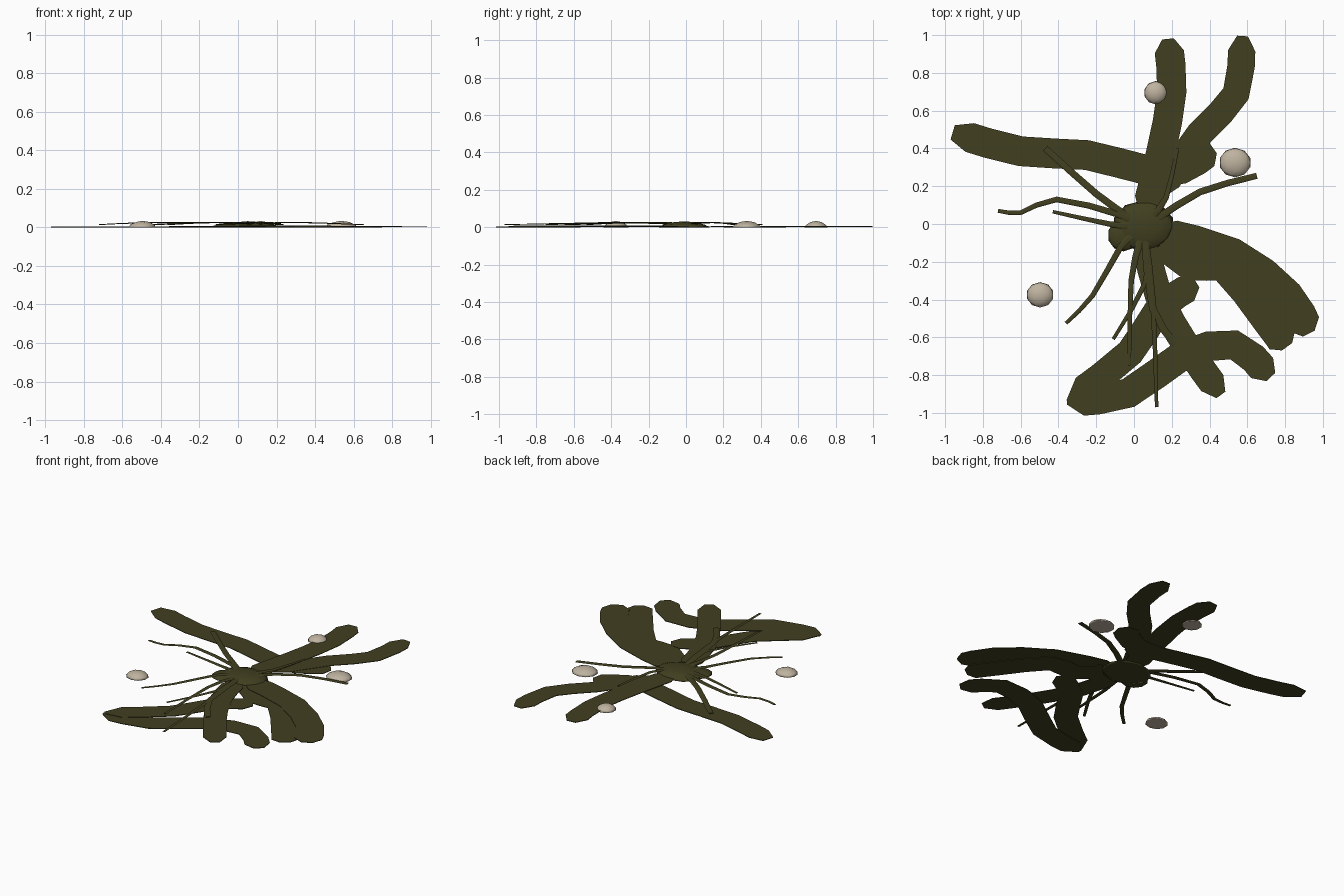
import bpy, bmesh, math
from mathutils import Vector

if "Cube" in bpy.data.objects:
    bpy.data.objects.remove(bpy.data.objects["Cube"])


def material(name, col):
    m = bpy.data.materials.new(name)
    m.diffuse_color = (*col, 1)
    m.use_nodes = True
    m.node_tree.nodes["Principled BSDF"].inputs["Base Color"].default_value = m.diffuse_color
    return m


OLIVE = material("dark olive weed", (0.053, 0.050, 0.014))
STONE = material("pale stone", (0.52, 0.45, 0.35))
CENTRE = Vector((.05, -.02))


def finish(bm, name, mat):
    bmesh.ops.recalc_face_normals(bm, faces=bm.faces)
    me = bpy.data.meshes.new(name)
    bm.to_mesh(me)
    bm.free()
    ob = bpy.data.objects.new(name, me)
    bpy.context.collection.objects.link(ob)
    me.materials.append(mat)
    return ob


def curve_point(p, t):
    """Smooth curve through the points p; t runs from 0 to len(p) - 1."""
    i = min(int(t), len(p) - 2)
    f = t - i
    b, c = p[i], p[i + 1]
    a = p[i - 1] if i else b * 2 - c
    d = p[i + 2] if i + 2 < len(p) else c * 2 - b
    return .5 * (2 * b + (c - a) * f + (2 * a - 5 * b + 4 * c - d) * f ** 2
                 + (3 * b - a - 3 * c + d) * f ** 3)


def sweep(name, path, section, shape, params):
    """Loft a section along a path; shape(f) gives base height, width, thickness."""
    bm = bmesh.new()
    last = len(path) - 1
    co = [curve_point(path, t) for t in params]
    rings = []
    for i, c in enumerate(co):
        d = (co[min(i + 1, len(co) - 1)] - co[max(i - 1, 0)]).normalized()
        z, w, h = shape(params[i] / last)
        rings.append([bm.verts.new((c.x - d.y * u * w, c.y + d.x * u * w, z + v * h))
                      for u, v in section])
    n = len(section)
    for r, s in zip(rings, rings[1:]):
        for k in range(n):
            bm.faces.new((r[k], r[(k + 1) % n], s[(k + 1) % n], s[k]))
    bm.faces.new(rings[0])
    bm.faces.new(rings[-1])
    return finish(bm, name, OLIVE)


FLAT = [(-.5, 0), (.5, 0), (.5, 1), (-.5, 1)]
TUBE = [(.5 * math.cos(k * math.tau / 6), .5 * math.sin(k * math.tau / 6)) for k in range(6)]


# Broad flat fronds with blunt tapered tips
def frond(name, z, width, ends, *path):
    path = [Vector(p) for p in path]
    last = len(path) - 1
    params = sorted([k / 2 for k in range(2 * last + 1)] + [.25, last - .25])
    tips = {0: ends[0], 1: ends[1]}
    sweep(name, path, FLAT, lambda f: (z, width * tips.get(f, 1), .004), params)


frond("upper_frond", .004, .155, (.4, .4), (.06, .05), (.14, .37), (.2, .7), (.18, .98))
frond("upper_right_frond", .002, .145, (.4, .4), (.12, .15), (.35, .48), (.54, .69), (.575, .995))
frond("left_frond", 0, .158, (.5, .4), (-.96, .485), (-.6, .385), (-.25, .365), (.05, .29),
      (.25, .29), (.42, .4))
frond("right_frond", .004, .175, (.4, .4), (.1, -.04), (.52, -.16), (.81, -.38), (.925, -.58))
frond("lower_right_frond", .001, .165, (.4, .4), (.12, -.06), (.3, -.22), (.48, -.23), (.7, -.5),
      (.81, -.65))
frond("front_frond", 0, .158, (.15, .4), (-.355, -.945), (-.03, -.895), (.25, -.7), (.53, -.64),
      (.725, -.81))
frond("diagonal_frond", .003, .15, (.4, .15), (.33, -.31), (.13, -.45), (-.02, -.68), (-.35, -.94))
frond("lower_frond", .005, .145, (.6, .4), (.06, -.1), (.13, -.38), (.28, -.65), (.46, -.905))


# Thin tapering stems arching out of the holdfast
def stem(name, end_width, *path):
    path = [Vector(p) for p in path]
    path.insert(0, CENTRE + (path[0] - CENTRE).normalized() * .06)
    last = len(path) - 1
    sweep(name, path, TUBE,
          lambda f: (.018 + .009 * math.sin(math.pi * f ** .8) - .004 * f,
                     .04 + (end_width - .04) * f, .008 - .003 * f),
          [k / 2 for k in range(2 * last + 1)])


stem("right_stem", .032, (.35, .17), (.65, .255))
stem("upper_left_stem", .034, (-.2, .16), (-.47, .4))
stem("left_stem", .02, (-.08, .05), (-.41, .13), (-.6, .06), (-.72, .07))
stem("short_left_stem", .018, (-.13, 0), (-.43, .065))
stem("lower_left_stem", .02, (-.07, -.12), (-.22, -.38), (-.36, -.525))
stem("straight_lower_stem", .018, (-.015, -.3), (-.025, -.75))
stem("hooked_lower_stem", .018, (.065, -.3), (-.11, -.61))
stem("long_lower_stem", .018, (.1, -.4), (.12, -.97))
stem("bent_lower_stem", .04, (.1, -.45), (.22, -.64))
stem("upper_stem", .018, (.17, .14), (.23, .4))


# Low flat-bottomed mounds: holdfast in the middle and pebbles around it
def mound(name, x, y, r, aspect, height, mat):
    bm = bmesh.new()
    bmesh.ops.create_icosphere(bm, subdivisions=2, radius=1)
    for v in bm.verts:
        v.co = (x + v.co.x * r, y + v.co.y * r * aspect, height * max(0, v.co.z) ** 1.3)
    bmesh.ops.remove_doubles(bm, verts=bm.verts, dist=1e-5)
    finish(bm, name, mat).data.shade_smooth()


mound("holdfast", .05, -.01, .165, .82, .032, OLIVE)
mound("holdfast_lobe", -.055, -.06, .085, 1, .02, OLIVE)
mound("upper_pebble", .115, .695, .062, 1, .034, STONE)
mound("right_pebble", .535, .325, .085, .92, .034, STONE)
mound("left_pebble", -.497, -.375, .073, .92, .034, STONE)
